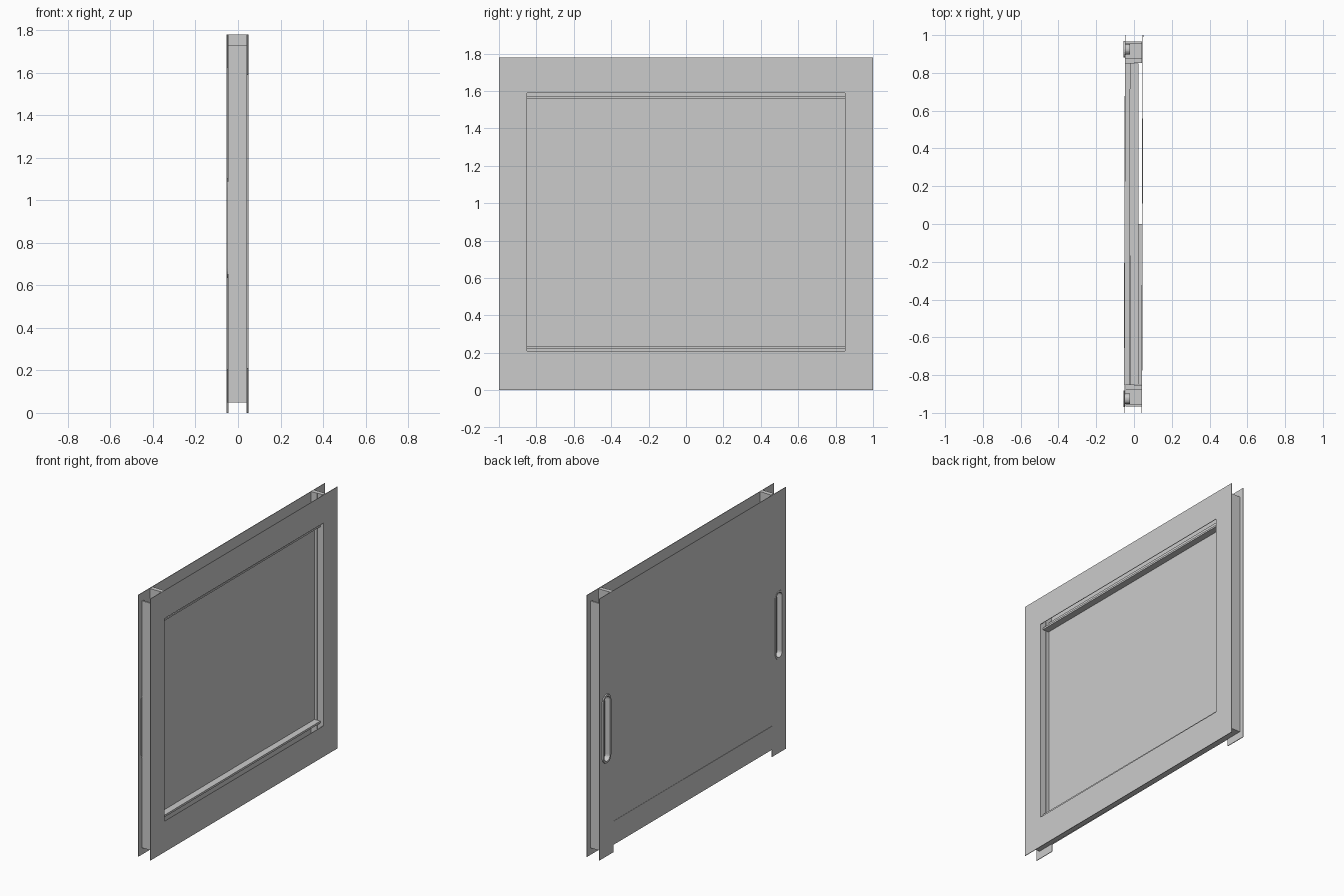
import bpy, bmesh, math
from mathutils import Matrix

if "Cube" in bpy.data.objects:
    bpy.data.objects.remove(bpy.data.objects["Cube"])

SKEW = Matrix.Rotation(-0.003, 4, 'Z')   # the skins sit very slightly turned


def link(name, bm):
    bmesh.ops.recalc_face_normals(bm, faces=bm.faces)
    me = bpy.data.meshes.new(name)
    bm.to_mesh(me)
    bm.free()
    ob = bpy.data.objects.new(name, me)
    bpy.context.collection.objects.link(ob)
    return ob


def box(name, x, y, z, skew=False):
    bm = bmesh.new()
    bmesh.ops.create_cube(bm, size=1)
    for v in bm.verts:
        for i, (a, b) in enumerate((x, y, z)):
            v.co[i] = (a + b) / 2 + v.co[i] * (b - a)
    if skew:
        bm.transform(SKEW)
    return link(name, bm)


def span(s, a, b):
    return tuple(sorted((s * a, s * b)))


def racetrack(bm, x, yc, zc, w, h, n=10):
    r, d = w / 2, (h - w) / 2
    pts = []
    for c, start in ((d, 0), (-d, math.pi)):
        for i in range(n + 1):
            t = start + math.pi * i / n
            pts.append((x, yc + r * math.cos(t), zc + c + r * math.sin(t)))
    return [bm.verts.new(p) for p in pts]


def loft(name, rings, yc, zc):
    # rings: (x, width, height), capped at both ends
    bm = bmesh.new()
    loops = [racetrack(bm, x, yc, zc, w, h) for x, w, h in rings]
    for a, b in zip(loops, loops[1:]):
        for i in range(len(a)):
            j = (i + 1) % len(a)
            bm.faces.new((a[i], a[j], b[j], b[i]))
    bm.faces.new(loops[-1])
    return bm, loops[0]


FRONT, BACK = (0.042, 0.046), (-0.051, -0.047)

for s, side in ((1, 'left'), (-1, 'right')):
    # Outer skins, full height
    box('front_stile_' + side, FRONT, span(s, 0.85, 1.0), (0, 1.78), True)
    stile = box('back_stile_' + side, BACK, span(s, 0.85, 1.0), (0, 1.78), True)

    # Side channel: outer plate, inner liner in two strips, foot plate
    box('jamb_plate_' + side, (-0.046, 0.042), span(s, 0.955, 0.967), (0.05, 1.73))
    box('jamb_liner_inner_' + side, (-0.046, 0.0), span(s, 0.85, 0.88), (0.05, 1.78))
    box('jamb_liner_outer_' + side, (0.0, 0.042), span(s, 0.852, 0.88), (0.05, 1.78))
    box('jamb_foot_' + side, (-0.046, 0.042), span(s, 0.88, 0.955), (0.05, 0.06))

    # Recessed pull with a raised rim
    yc, zc = s * 0.925, 0.87
    bm, first = loft('cut', [(-0.08, 0.07, 0.45), (-0.03, 0.07, 0.45)], yc, zc)
    bm.faces.new(first)
    cutter = link('cutter', bm)
    cutter.hide_render = True
    mod = stile.modifiers.new('pull_hole', 'BOOLEAN')
    mod.operation, mod.object, mod.solver = 'DIFFERENCE', cutter, 'EXACT'
    bpy.context.view_layer.objects.active = stile
    bpy.ops.object.modifier_apply(modifier=mod.name)
    bpy.data.objects.remove(cutter)
    bm, first = loft('pull', [(-0.048, 0.09, 0.47), (-0.055, 0.086, 0.466),
                              (-0.055, 0.06, 0.44), (-0.02, 0.054, 0.434)], yc, zc)
    link('pull_handle_' + side, bm)

# Rails of both skins
for name, x, z in (('front_top_rail', FRONT, (1.59, 1.78)),
                   ('front_bottom_rail', FRONT, (0, 0.21)),
                   ('back_top_rail', BACK, (1.62, 1.78)),
                   ('back_bottom_rail', BACK, (0.05, 0.21))):
    box(name, x, (-0.85, 0.85), z, True)

# Solid panel, nearly flush with the back skin
box('panel', (-0.049, -0.022), (-0.85, 0.85), (0.205, 1.625), True)

# Ledges around the opening and the bottom shelf
box('head_ledge', (-0.022, 0.024), (-0.85, 0.85), (1.558, 1.57))
box('sill_ledge', (-0.022, 0.024), (-0.85, 0.85), (0.222, 0.236))
box('bottom_shelf', (-0.046, 0.024), (-0.85, 0.85), (0.05, 0.06))
box('shelf_infill', (0.024, 0.043), (-0.85, 0.0), (0.05, 0.06))
